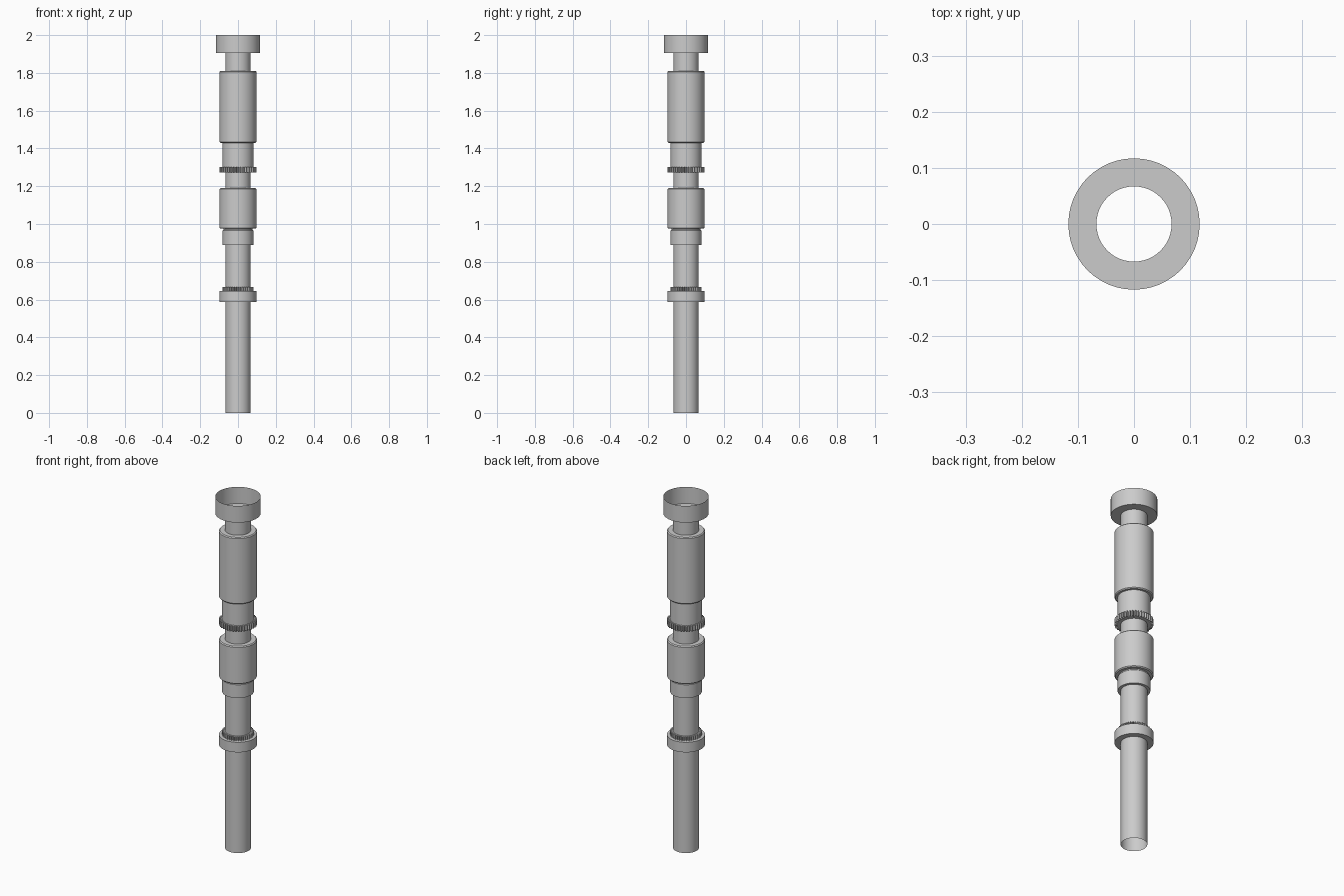
import bpy, bmesh
from math import sin, cos, pi

if "Cube" in bpy.data.objects:
    bpy.data.objects.remove(bpy.data.objects["Cube"])


def lathe(name, rings, sides, teeth_root=None):
    """Revolve (radius, z) rings around z. With teeth_root, radii above it
    alternate in pairs between the tip radius and the root."""
    bm = bmesh.new()
    loops = []
    for r, z in rings:
        loop = []
        for i in range(sides):
            a = 2 * pi * i / sides
            rr = r
            if teeth_root and r > teeth_root and i % 4 >= 2:
                rr = teeth_root
            loop.append(bm.verts.new((rr * cos(a), rr * sin(a), z)))
        loops.append(loop)
    for lo, hi in zip(loops, loops[1:]):
        for i in range(sides):
            j = (i + 1) % sides
            bm.faces.new((lo[i], lo[j], hi[j], hi[i]))
    me = bpy.data.meshes.new(name)
    bm.to_mesh(me)
    bm.free()
    ob = bpy.data.objects.new(name, me)
    bpy.context.collection.objects.link(ob)
    bpy.context.view_layer.objects.active = ob
    ob.select_set(True)
    bpy.ops.object.shade_smooth_by_angle(angle=0.52)
    ob.select_set(False)
    return ob


TUBE, COLLAR, BODY, CUP = 0.067, 0.082, 0.098, 0.117
C = 0.005  # small edge chamfer


def barrel(z0, z1):
    return [(BODY - C, z0), (BODY, z0 + C), (BODY, z1 - C), (BODY - C, z1)]


# Hollow stepped tube, open at both ends, with an open cup on top
profile = [(TUBE, 0), (TUBE, 0.588), (BODY, 0.588), (BODY, 0.645), (TUBE, 0.645)]
profile += [(TUBE, 0.89), (COLLAR, 0.89), (COLLAR, 0.965), (0.077, 0.97), (0.077, 0.975)]
profile += barrel(0.975, 1.19)
profile += [(TUBE, 1.19), (TUBE, 1.303), (COLLAR, 1.303), (COLLAR, 1.43)]
profile += barrel(1.43, 1.81)
profile += [(TUBE, 1.81), (TUBE, 1.905), (CUP, 1.905), (CUP, 2.0)]
lathe("stepped_tube", profile, 48)


# Toothed rings
def toothed_ring(name, z0, z1, tip, root):
    lathe(name, [(TUBE, z0), (tip, z0), (tip, z1), (TUBE, z1)], 160, root)


toothed_ring("upper_toothed_ring", 1.273, 1.303, BODY, 0.084)
toothed_ring("lower_toothed_ring", 0.645, 0.667, COLLAR, 0.072)
